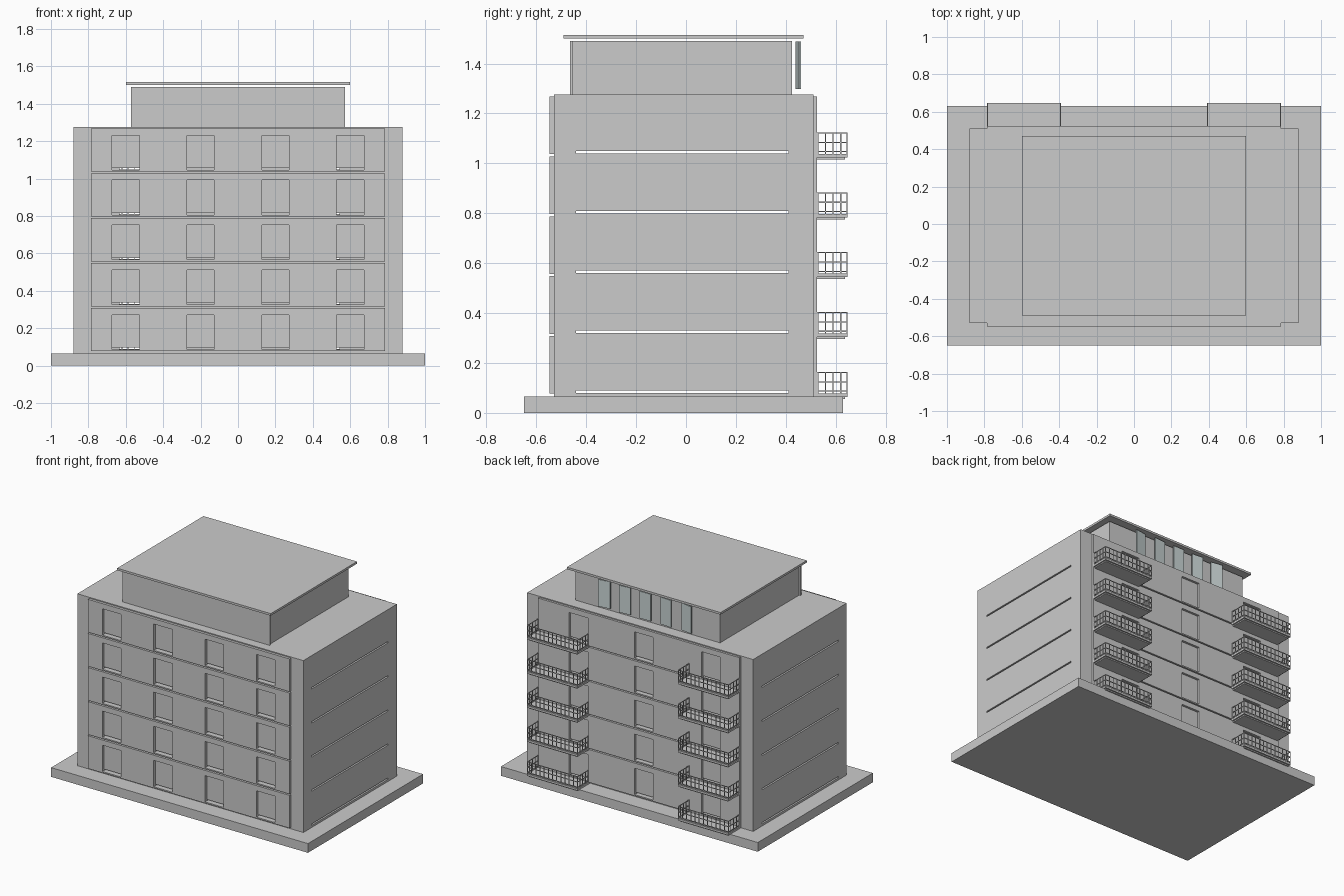
import bpy
from mathutils import Matrix, Vector

if "Cube" in bpy.data.objects:
    bpy.data.objects.remove(bpy.data.objects["Cube"])

PERIOD, FLOORS = 0.24, 5
CORNERS = [(x, y, z) for x in (0, 1) for y in (0, 1) for z in (0, 1)]
QUADS = [(0, 1, 3, 2), (4, 6, 7, 5), (0, 4, 5, 1), (2, 3, 7, 6), (0, 2, 6, 4), (1, 5, 7, 3)]


def boxes(name, items, colour=None):
    """One object from boxes given as (x0, x1, y0, y1, z0, z1)."""
    verts, faces = [], []
    for b in items:
        n = len(verts)
        verts += [(b[x], b[2 + y], b[4 + z]) for x, y, z in CORNERS]
        faces += [tuple(n + i for i in q) for q in QUADS]
    mesh = bpy.data.meshes.new(name)
    mesh.from_pydata(verts, [], faces)
    obj = bpy.data.objects.new(name, mesh)
    bpy.context.collection.objects.link(obj)
    if colour:
        mat = bpy.data.materials.new(name)
        mat.diffuse_color = colour
        mat.use_nodes = True
        mat.node_tree.nodes["Principled BSDF"].inputs["Base Color"].default_value = mat.diffuse_color
        mesh.materials.append(mat)
    return obj


def cut(obj, cutter):
    m = obj.modifiers.new("cut", 'BOOLEAN')
    m.object, m.operation, m.solver = cutter, 'DIFFERENCE', 'EXACT'
    cutter.hide_render = True
    cutter.hide_viewport = True


levels = [PERIOD * k for k in range(FLOORS)]

# Plinth and hollow main block
boxes("plinth", [(-1, 1, -0.65, 0.63, 0, 0.065)])
body = boxes("main_block", [(-0.88, 0.88, -0.53, 0.51, 0.065, 1.275)])
cut(body, boxes("void_cutter", [(-0.86, 0.86, -0.51, 0.49, 0.075, 1.26)]))

# Narrow slots through both side walls
cut(body, boxes("slot_cutter", [(-1.1, 1.1, -0.44, 0.41, 0.08 + h, 0.09 + h) for h in levels]))


def facade(side, centres, wall_in, y0, y1, pane_y):
    """Storey panels with window openings and recessed panes."""
    panels = boxes(side + "_panels", [(-0.785, 0.785, y0, y1, 0.077 + h, 0.308 + h)
                                      for h in levels])
    holes = boxes(side + "_window_cutter",
                  [(c - 0.0725, c + 0.0725, min(y0, wall_in) - 0.01, max(y1, wall_in) + 0.01,
                    0.086 + h, 0.271 + h) for c in centres for h in levels])
    cut(panels, holes)
    cut(body, holes)
    boxes(side + "_window_panes",
          [(c - 0.0725, c + 0.0725, pane_y - 0.004, pane_y + 0.004, 0.096 + h, 0.271 + h)
           for c in centres for h in levels])


facade("front", [-0.6, -0.2, 0.2, 0.6], -0.51, -0.548, -0.53, -0.525)
facade("back", [-0.56, -0.04, 0.47], 0.49, 0.51, 0.525, 0.505)

# Balconies: slabs, rails and balusters, mirrored to the other side
slabs, rails = [], []
X0, X1, Y0, Y1, T = 0.39, 0.785, 0.525, 0.648, 0.0022
for h in levels:
    slabs += [(X0, X1, 0.51, Y1, 0.064 + h, 0.078 + h),
              (X0 + 0.01, X1 - 0.01, 0.525, Y1 - 0.01, 0.056 + h, 0.064 + h)]
    for z in (0.087, 0.124, 0.162):
        z += h
        rails.append((X0, X1, Y1 - 2 * T, Y1, z - T, z + T))
        for x in (X0, X1 - 2 * T):
            rails.append((x, x + 2 * T, Y0, Y1 - 2 * T, z - T, z + T))
    for i in range(13):
        x = X0 + T + (X1 - X0 - 2 * T) * i / 12
        rails.append((x - T, x + T, Y1 - 2 * T, Y1, 0.078 + h, 0.164 + h))
    for i in range(4):
        y = Y0 + 0.003 + (Y1 - Y0) * i / 4
        for x in (X0, X1 - 2 * T):
            rails.append((x, x + 2 * T, y - T, y + T, 0.078 + h, 0.164 + h))
for obj in (boxes("balcony_slabs", slabs), boxes("balcony_railings", rails)):
    obj.modifiers.new("mirror", 'MIRROR')

# Penthouse with front panel and thin roof plate above a small gap
boxes("penthouse", [(-0.563, 0.563, -0.455, 0.425, 1.275, 1.49)])
boxes("penthouse_front_panel", [(-0.573, 0.573, -0.465, -0.455, 1.275, 1.49)])
boxes("roof_plate", [(-0.598, 0.598, -0.49, 0.47, 1.5, 1.515)])

# Turned glass panes along the penthouse back
for i in range(5):
    pane = boxes("penthouse_pane_%d" % (i + 1), [(-0.043, 0.043, -0.004, 0.004, 1.298, 1.488)],
                 (0.6, 0.68, 0.68, 1))
    x = 0.16 * (i - 2)
    pane.matrix_world = Matrix.Translation(Vector((x, 0.45, 0))) @ Matrix.Rotation(0.5 * x, 4, 'Z')
